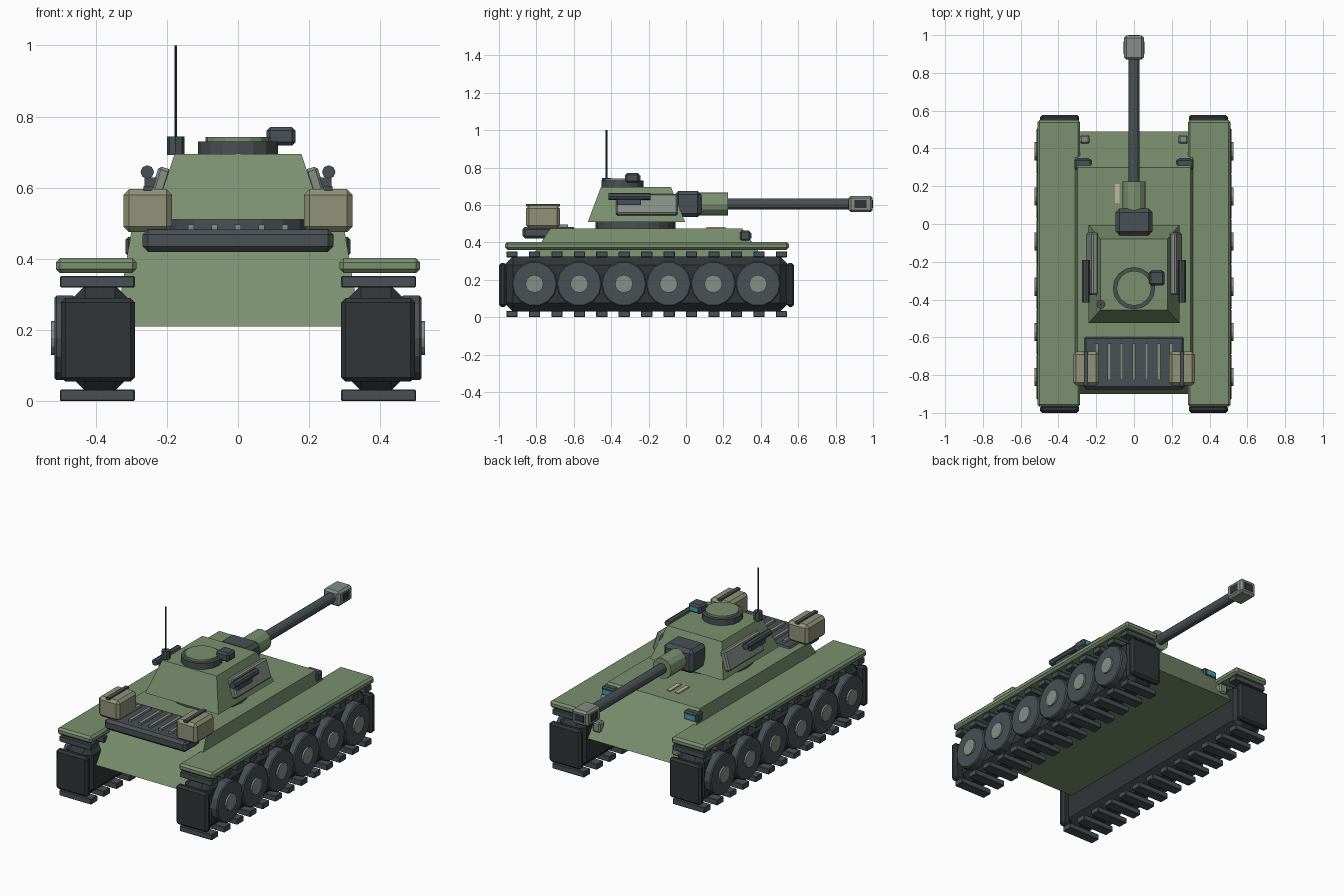
import bpy, bmesh
from math import radians, pi
from mathutils import Matrix, Vector

if "Cube" in bpy.data.objects:
    bpy.data.objects.remove(bpy.data.objects["Cube"])


def mat(name, r, g, b):
    m = bpy.data.materials.new(name)
    m.diffuse_color = (r, g, b, 1)
    m.use_nodes = True
    m.node_tree.nodes["Principled BSDF"].inputs["Base Color"].default_value = m.diffuse_color
    return m


GREEN = mat("green_paint", 0.20, 0.28, 0.16)
STEEL = mat("dark_steel", 0.065, 0.08, 0.088)
RUBBER = mat("track_black", 0.030, 0.036, 0.038)
GREY = mat("light_steel", 0.24, 0.27, 0.24)
KHAKI = mat("khaki", 0.28, 0.29, 0.19)
BEIGE = mat("beige", 0.55, 0.47, 0.33)
GLASS = mat("glass", 0.06, 0.33, 0.42)


def finish(name, bm, m):
    bmesh.ops.recalc_face_normals(bm, faces=bm.faces)
    me = bpy.data.meshes.new(name)
    bm.to_mesh(me)
    bm.free()
    me.materials.append(m)
    ob = bpy.data.objects.new(name, me)
    bpy.context.collection.objects.link(ob)
    return ob


def box(name, x, y, z, m, bevel=0.0, tilt=0.0):
    """Box from (min, max) ranges, chamfered, optionally tilted about its own y axis."""
    c = Vector((sum(x) / 2, sum(y) / 2, sum(z) / 2))
    bm = bmesh.new()
    bmesh.ops.create_cube(bm, size=1)
    bmesh.ops.scale(bm, vec=(abs(x[1] - x[0]), y[1] - y[0], z[1] - z[0]), verts=bm.verts)
    if bevel:
        bmesh.ops.bevel(bm, geom=bm.edges[:], offset=bevel, segments=1, affect='EDGES')
    bmesh.ops.transform(bm, matrix=Matrix.Translation(c) @ Matrix.Rotation(tilt, 4, 'Y'), verts=bm.verts)
    return finish(name, bm, m)


def cyl(name, c, r, depth, axis, m, seg=12, bevel=0.0):
    rot = {'X': Matrix.Rotation(pi / 2, 4, 'Y'), 'Y': Matrix.Rotation(pi / 2, 4, 'X'),
           'Z': Matrix.Identity(4)}[axis]
    bm = bmesh.new()
    bmesh.ops.create_cone(bm, cap_ends=True, segments=seg, radius1=r, radius2=r, depth=depth)
    if bevel:
        rim = [e for e in bm.edges if abs(e.verts[0].co.z - e.verts[1].co.z) < 1e-5]
        bmesh.ops.bevel(bm, geom=rim, offset=bevel, segments=1, affect='EDGES')
    bmesh.ops.transform(bm, matrix=Matrix.Translation(c) @ rot, verts=bm.verts)
    return finish(name, bm, m)


def frustum(name, bottom, top, m):
    """Sloped block; each end is (half width, y min, y max, z)."""
    bm = bmesh.new()
    rings = [[bm.verts.new(p) for p in ((-w, a, z), (w, a, z), (w, b, z), (-w, b, z))]
             for w, a, b, z in (bottom, top)]
    for ring in rings:
        bm.faces.new(ring)
    for i in range(4):
        j = (i + 1) % 4
        bm.faces.new((rings[0][i], rings[0][j], rings[1][j], rings[1][i]))
    return finish(name, bm, m)


# Hull and turret
frustum("hull", (0.345, -0.90, 0.49, 0.21), (0.30, -0.725, 0.30, 0.475), GREEN)
cyl("turret_ring", (0, -0.27, 0.49), 0.213, 0.05, 'Z', STEEL, 20)
frustum("turret", (0.24, -0.525, -0.005, 0.51), (0.178, -0.455, -0.08, 0.695), GREEN)

# Cupola, sight and antenna
cyl("cupola_ring", (0, -0.34, 0.71), 0.112, 0.04, 'Z', STEEL, 16)
cyl("cupola_hatch", (0, -0.34, 0.733), 0.092, 0.018, 'Z', GREEN, 16)
box("sight", (0.08, 0.162), (-0.325, -0.248), (0.718, 0.77), STEEL, 0.01)
box("sight_glass", (0.093, 0.149), (-0.25, -0.244), (0.73, 0.758), GLASS)
cyl("antenna_base", (-0.175, -0.425, 0.718), 0.024, 0.052, 'Z', STEEL, 8)
cyl("antenna", (-0.175, -0.425, 0.87), 0.0045, 0.26, 'Z', RUBBER, 6)

# Gun
Z = 0.605
box("mantlet", (-0.097, 0.097), (-0.06, 0.082), (0.535, 0.675), STEEL, 0.02)
cyl("gun_sleeve", (0, 0.145, Z), 0.061, 0.16, 'Y', GREEN, 12)
cyl("barrel", (0, 0.54, Z), 0.03, 0.70, 'Y', STEEL, 12)
box("muzzle_brake", (-0.053, 0.053), (0.87, 0.998), (Z - 0.044, Z + 0.044), GREY, 0.012)
box("muzzle_bore", (-0.03, 0.03), (0.99, 1.0), (Z - 0.022, Z + 0.022), RUBBER)
box("muzzle_vents", (-0.055, 0.055), (0.90, 0.965), (Z - 0.022, Z + 0.022), RUBBER)

# Engine deck with slats
box("engine_deck", (-0.268, 0.268), (-0.875, -0.59), (0.42, 0.483), STEEL, 0.015)
for i in range(7):
    x = (i - 3) * 0.066
    box(f"grille_slat_{i}", (x - 0.009, x + 0.009), (-0.825, -0.632), (0.478, 0.496), GREY)

# Strips on the front deck
for i, x in enumerate((-0.088, -0.035)):
    box(f"deck_strip_{i}", (x - 0.012, x + 0.012), (0.11, 0.212), (0.472, 0.482), BEIGE)

# Everything that repeats on both sides
for s, side in ((-1, "left"), (1, "right")):
    def bx(name, x0, x1, y, z, m, bevel=0.0, tilt=0.0):
        return box(f"{side}_{name}", sorted((s * x0, s * x1)), y, z, m, bevel, s * tilt)

    # Running gear
    bx("track_body", 0.30, 0.475, (-0.97, 0.548), (0.03, 0.325), RUBBER, 0.045)
    bx("rear_track_pad", 0.29, 0.497, (-1.0, -0.96), (0.055, 0.29), RUBBER, 0.012)
    bx("front_track_pad", 0.29, 0.497, (0.538, 0.578), (0.055, 0.29), RUBBER, 0.012)
    for i in range(13):
        y = -0.93 + 0.12 * i
        bx(f"lower_link_{i}", 0.29, 0.50, (y - 0.03, y + 0.03), (0.0, 0.033), STEEL, 0.003)
        bx(f"upper_link_{i}", 0.29, 0.50, (y - 0.03, y + 0.03), (0.32, 0.352), STEEL, 0.003)
    for i in range(6):
        y = -0.81 + 0.239 * i
        cyl(f"{side}_wheel_{i}", (s * 0.487, y, 0.178), 0.122, 0.058, 'X', STEEL, 14, 0.006)
        cyl(f"{side}_hub_{i}", (s * 0.508, y, 0.178), 0.048, 0.036, 'X', GREY, 12)
    bx("fender", 0.285, 0.512, (-0.967, 0.55), (0.36, 0.402), GREEN, 0.012)

    # Turret cheek panel and side tube
    bx("cheek_panel", 0.203, 0.24, (-0.375, -0.045), (0.543, 0.658), GREY, 0.008, radians(-17))
    cyl(f"{side}_side_tube", (s * 0.255, -0.303, 0.644), 0.019, 0.225, 'Y', STEEL, 8)
    bx("tube_bracket", 0.21, 0.262, (-0.37, -0.24), (0.60, 0.628), STEEL)

    # Stowage boxes with strap
    bx("stowage_box", 0.185, 0.322, (-0.855, -0.675), (0.475, 0.596), KHAKI, 0.016)
    bx("stowage_strap", 0.243, 0.265, (-0.855, -0.675), (0.592, 0.605), STEEL)

    # Headlights and tow hooks
    bx("headlight", 0.225, 0.316, (0.288, 0.345), (0.408, 0.462), STEEL, 0.008)
    bx("headlight_glass", 0.238, 0.303, (0.343, 0.35), (0.42, 0.45), GLASS)
    bx("tow_hook", 0.235, 0.285, (0.425, 0.472), (0.25, 0.31), GREY, 0.008)
